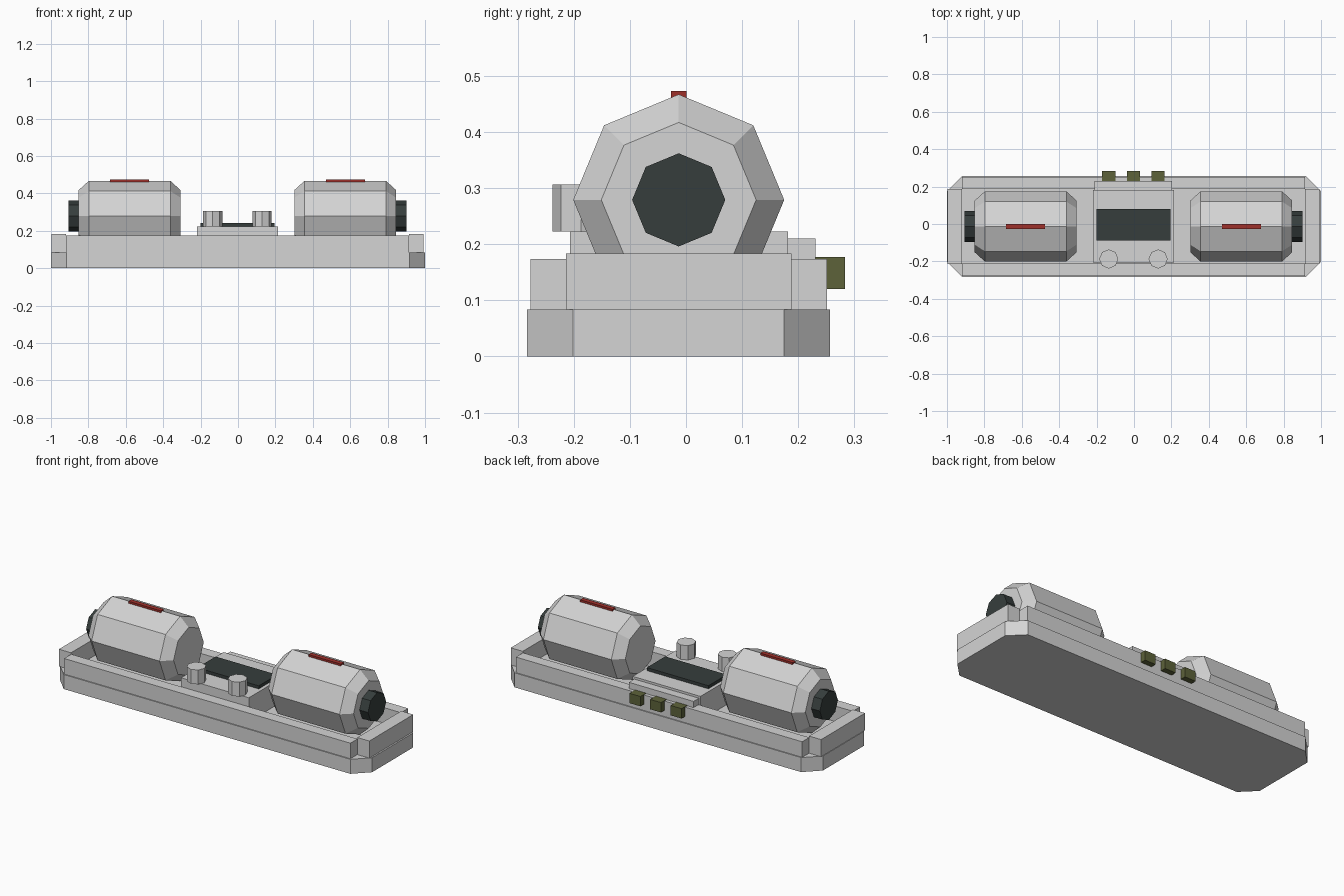
import bpy, bmesh, math

if "Cube" in bpy.data.objects:
    bpy.data.objects.remove(bpy.data.objects["Cube"])

CX, CY = -0.003, -0.013   # centre line of the device


def material(name, rgb):
    m = bpy.data.materials.new(name)
    m.diffuse_color = (*rgb, 1)
    m.use_nodes = True
    m.node_tree.nodes["Principled BSDF"].inputs["Base Color"].default_value = m.diffuse_color
    return m


GREY = material("light_grey", (0.66, 0.66, 0.66))
DARK = material("dark_slate", (0.037, 0.048, 0.046))
RED = material("red", (0.34, 0.029, 0.023))
OLIVE = material("olive", (0.110, 0.123, 0.042))


def make(name, bm, mat):
    bmesh.ops.recalc_face_normals(bm, faces=bm.faces)
    me = bpy.data.meshes.new(name)
    bm.to_mesh(me)
    bm.free()
    me.materials.append(mat)
    ob = bpy.data.objects.new(name, me)
    bpy.context.collection.objects.link(ob)
    return ob


def loft(name, rings, mat):
    """Skin a list of equal-sized closed rings and cap both ends."""
    bm = bmesh.new()
    vs = [[bm.verts.new(p) for p in ring] for ring in rings]
    n = len(vs[0])
    for a, b in zip(vs, vs[1:]):
        for i in range(n):
            j = (i + 1) % n
            bm.faces.new((a[i], a[j], b[j], b[i]))
    bm.faces.new(vs[0])
    bm.faces.new(vs[-1])
    return make(name, bm, mat)


def box(name, x0, x1, y0, y1, z0, z1, mat):
    outline = [(x0, y0), (x1, y0), (x1, y1), (x0, y1)]
    return loft(name, [[(x, y, z) for x, y in outline] for z in (z0, z1)], mat)


def octagon(r):
    return [(r * math.sin(k * math.pi / 4), r * math.cos(k * math.pi / 4)) for k in range(8)]


def barrel(name, profile, zc, mat):
    """Eight-sided turned shape along x; profile is (x, radius) pairs."""
    return loft(name, [[(x, CY + a, zc + b) for a, b in octagon(r)] for x, r in profile], mat)


# Base plate with cut corners
hx, hy, c = 1.0, 0.27, 0.082
plate = [(-hx + c, -hy), (hx - c, -hy), (hx, -hy + c), (hx, hy - c),
         (hx - c, hy), (-hx + c, hy), (-hx, hy - c), (-hx, -hy + c)]
loft("base_plate", [[(x, CY + y, z) for x, y in plate] for z in (0, 0.084)], GREY)

# Rim walls around the tray
for s, side in ((-1, "front"), (1, "back")):
    ys = sorted((CY + s * 0.199, CY + s * 0.264))
    box(side + "_wall", CX - 0.917, CX + 0.917, *ys, 0.084, 0.174, GREY)

for s, side in ((-1, "left"), (1, "right")):
    # End walls
    xs = sorted((CX + s * 0.917, CX + s * 0.994))
    box(side + "_end_wall", *xs, CY - 0.201, CY + 0.201, 0.084, 0.183, GREY)
    # Octagonal drum with bevelled ends
    barrel(side + "_drum", [(CX + s * x, r) for x, r in
                            ((0.304, 0.138), (0.359, 0.188), (0.794, 0.188), (0.849, 0.138))],
           0.279, GREY)
    # Dark end cap on the outer side
    barrel(side + "_end_cap", [(CX + s * 0.84, 0.083), (CX + s * 0.903, 0.083)], 0.279, DARK)
    # Red marker strip on the ridge
    mid = CX + s * 0.577
    box(side + "_marker_strip", mid - 0.104, mid + 0.104, CY - 0.0135, CY + 0.0135,
        0.461, 0.473, RED)

# Central control panel, rear ledge and screen
box("control_panel", CX - 0.217, CX + 0.217, CY - 0.194, CY + 0.195, 0.084, 0.223, GREY)
box("panel_rear_ledge", CX - 0.207, CX + 0.207, CY + 0.195, CY + 0.244, 0.084, 0.21, GREY)
box("screen", CX - 0.197, CX + 0.197, CY + 0.01 - 0.084, CY + 0.01 + 0.084, 0.223, 0.241, DARK)

# Octagonal knobs at the front of the panel
for s, side in ((-1, "left"), (1, "right")):
    loft(side + "_knob", [[(CX + s * 0.132 + a, -0.187 + b, z) for a, b in octagon(0.051)]
                          for z in (0.223, 0.306)], GREY)

# Olive buttons on the back
for i in (-1, 0, 1):
    x = CX + i * 0.132
    box("back_button_%d" % (i + 2), x - 0.035, x + 0.035, 0.23, 0.283, 0.12, 0.177, OLIVE)
